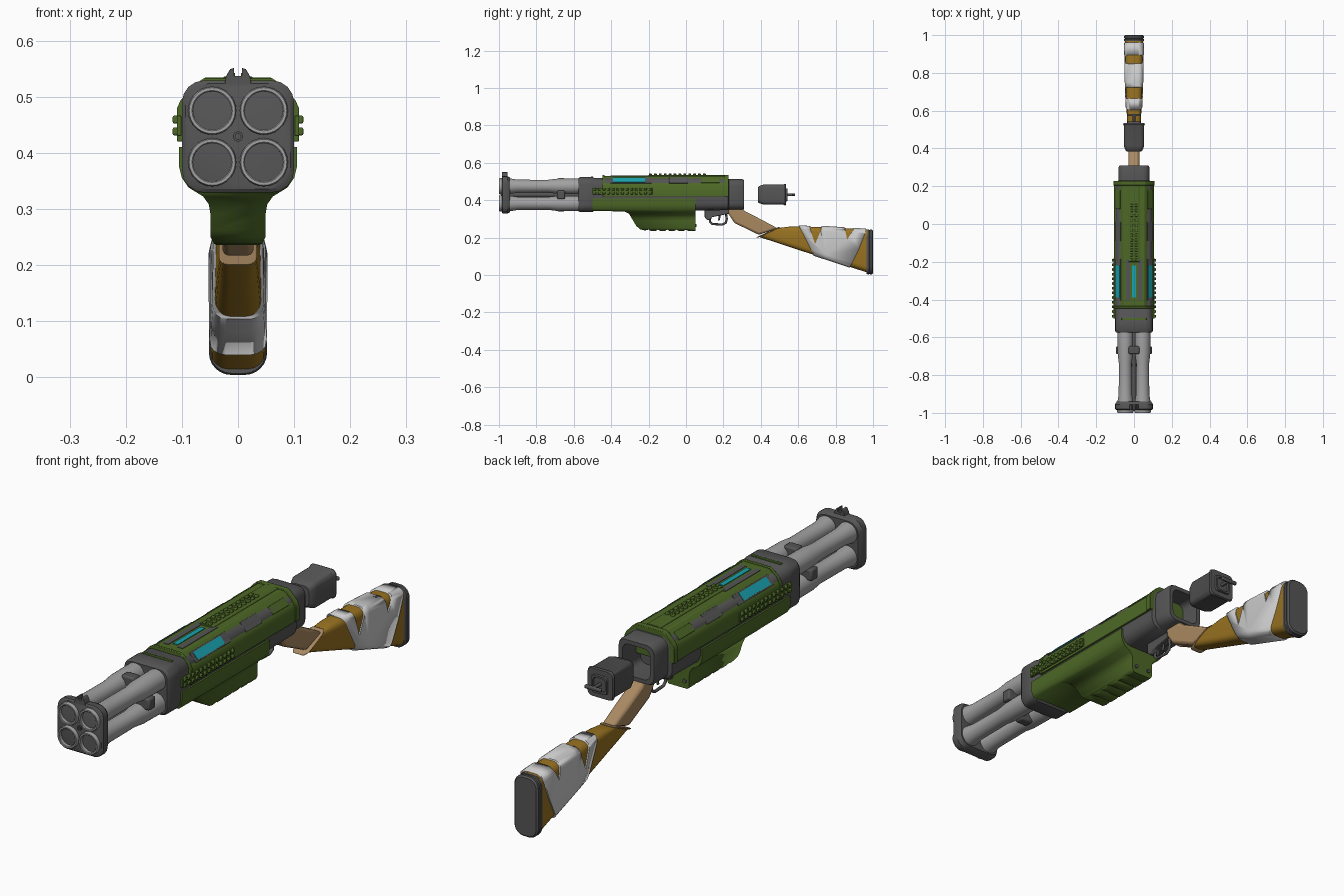
import bpy, bmesh, math
from mathutils import Matrix, Vector

if "Cube" in bpy.data.objects:
    bpy.data.objects.remove(bpy.data.objects["Cube"])

def mat(name, r, g, b):
    m = bpy.data.materials.new(name)
    m.diffuse_color = (r, g, b, 1)
    m.use_nodes = True
    m.node_tree.nodes["Principled BSDF"].inputs["Base Color"].default_value = m.diffuse_color
    return m

GREEN = mat("green_paint", .075, .14, .02)
STEEL = mat("barrel_steel", .36, .36, .36)
DARK = mat("dark_metal", .09, .09, .09)
CYAN = mat("cyan_glow", .01, .36, .42)
WOOD = mat("stock_wood", .32, .17, .015)
GRIPW = mat("grip_wood", .4, .25, .12)
CLOTH = mat("cloth_wrap", .58, .58, .58)
CZ = .429  # barrel cluster axis

def finish(name, bm, m, bevel=0, smooth=True):
    bmesh.ops.recalc_face_normals(bm, faces=bm.faces)
    me = bpy.data.meshes.new(name)
    bm.to_mesh(me)
    bm.free()
    me.materials.append(m)
    o = bpy.data.objects.new(name, me)
    bpy.context.collection.objects.link(o)
    if bevel:
        b = o.modifiers.new("bevel", 'BEVEL')
        b.width, b.segments, b.limit_method = bevel, 2, 'ANGLE'
    if smooth:
        bpy.ops.object.select_all(action='DESELECT')
        o.select_set(True)
        bpy.context.view_layer.objects.active = o
        bpy.ops.object.shade_smooth_by_angle(angle=math.radians(32))
    return o

def loft(name, rings, m, bevel=0, closed=False):
    bm = bmesh.new()
    vs = [[bm.verts.new(p) for p in r] for r in rings]
    n = len(vs[0])
    pairs = list(zip(vs, vs[1:])) + ([(vs[-1], vs[0])] if closed else [])
    for a, b in pairs:
        for i in range(n):
            j = (i + 1) % n
            bm.faces.new((a[i], a[j], b[j], b[i]))
    if not closed:
        bm.faces.new(vs[0])
        bm.faces.new(vs[-1])
    return finish(name, bm, m, bevel)

def rr(yb, yt, hw, z0, z1, r, n=4):
    """Rounded-rectangle ring, slanted from y=yb at the bottom to yt at the top."""
    pts = []
    for cx, cz, a0 in ((hw - r, z1 - r, 0), (r - hw, z1 - r, 90), (r - hw, z0 + r, 180), (hw - r, z0 + r, 270)):
        for k in range(n + 1):
            a = math.radians(a0 + 90 * k / n)
            z = cz + r * math.sin(a)
            pts.append((cx + r * math.cos(a), yb + (yt - yb) * (z - z0) / (z1 - z0), z))
    return pts

def prism_y(name, half, y0, y1, m, bevel=0):
    """Mirrored xz half profile extruded along y."""
    prof = half + [(-x, z) for x, z in reversed(half)]
    return loft(name, [[(x, y, z) for x, z in prof] for y in (y0, y1)], m, bevel)

def prism_x(name, prof, x0, x1, m, bevel=0):
    return loft(name, [[(x, y, z) for y, z in prof] for x in (x0, x1)], m, bevel)

def box(name, c, s, m, bevel=0, rot=0):
    bm = bmesh.new()
    M = Matrix.Translation(c) @ Matrix.Rotation(rot, 4, 'Y') @ Matrix.Diagonal((*s, 1))
    bmesh.ops.create_cube(bm, size=1, matrix=M)
    return finish(name, bm, m, bevel)

def lathe(name, prof, cx, cz, m, n=28):
    rings = [[(cx + r * math.cos(2 * math.pi * i / n), y, cz + r * math.sin(2 * math.pi * i / n))
              for i in range(n)] for y, r in prof]
    return loft(name, rings, m)

def tube(name, pts, r, m):
    cu = bpy.data.curves.new(name, 'CURVE')
    cu.dimensions, cu.bevel_depth, cu.bevel_resolution, cu.use_fill_caps = '3D', r, 2, True
    s = cu.splines.new('POLY')
    s.points.add(len(pts) - 1)
    for p, q in zip(s.points, pts):
        p.co = (*q, 1)
    cu.materials.append(m)
    o = bpy.data.objects.new(name, cu)
    bpy.context.collection.objects.link(o)

def intersect(o, cutter):
    b = o.modifiers.new("cut", 'BOOLEAN')
    b.operation, b.object, b.solver = 'INTERSECT', cutter, 'EXACT'
    cutter.hide_render = True
    cutter.hide_set(True)

# four barrels, with hollow bores and muzzle rims
for i, (sx, sz) in enumerate(((1, 1), (-1, 1), (1, -1), (-1, -1))):
    lathe(f"barrel_{i}", [(-.6, .033), (-.998, .034), (-1, .036), (-1, .041), (-.995, .043), (-.95, .043),
                          (-.9, .035), (-.74, .034), (-.69, .04), (-.6, .041), (-.55, .041)],
          sx * .046, CZ + sz * .046, STEEL)

# muzzle plate, centre hole rim and notched front sight
loft("muzzle_plate", [rr(y, y, h, CZ - h, CZ + h, .04) for y, h in
                      ((-.985, .094), (-.98, .1), (-.955, .1), (-.94, .092))], DARK)
lathe("plate_hole_rim", [(-.985, .005), (-.99, .005), (-.99, .009), (-.97, .009)], 0, CZ, DARK, 14)
prism_y("front_sight", [(.024, .52), (.022, .535), (.014, .549), (.007, .551), (.007, .537)], -.985, -.955, DARK, .001)

# cross clamps between the barrels
for n, s in (("side", (.19, .042, .046)), ("top", (.056, .042, .178))):
    box(f"barrel_clamp_{n}", (0, -.668, CZ), s, DARK, .007)
lathe("barrel_core_rod", [(-.97, .012), (-.55, .012)], 0, CZ, DARK, 12)

# dark inner receiver with collar and open breech socket
core = ((-.575, .094, .342, .518, .035), (-.565, .1, .336, .524, .04), (-.5, .1, .336, .524, .04),
        (-.49, .098, .345, .52, .04), (.05, .098, .345, .52, .04), (.225, .097, .347, .518, .04),
        (.23, .082, .35, .513, .035), (.3, .082, .35, .513, .035), (.31, .077, .355, .508, .03),
        (.31, .06, .37, .492, .025), (.2, .058, .372, .49, .025))
loft("receiver", [rr(y, y, *a) for y, *a in core], DARK)
box("collar_rib", (0, -.503, .522), (.13, .012, .01), GREEN, .002)

# green top cover with raised end bands
upper = [(.105, .42), (.105, .475), (.098, .49), (.07, .52), (.055, .53)]
prism_y("top_cover", upper, -.445, .22, GREEN, .002)
band = [(x + .004, z + (.004 if z > .45 else 0)) for x, z in upper]
for n, y0, y1 in (("front", -.447, -.435), ("rear", .205, .228)):
    prism_y(f"cover_band_{n}", band, y0, y1, GREEN, .002)
prism_y("cover_spine", [(.03, .525), (.03, .532), (.024, .536)], -.2, .205, GREEN, .001)

# display windows and vents on the cover
tilt = math.atan2(.03, .028)
for sx, side in ((1, "right"), (-1, "left")):
    t = sx * math.radians(47)
    box(f"window_frame_{side}", (sx * .084, -.295, .505), (.043, .22, .006), DARK, .001, t)
    box(f"window_{side}", (sx * .085, -.305, .506), (.033, .17, .007), CYAN, 0, t)
    box(f"vent_{side}", (sx * .084, -.04, .505), (.042, .1, .006), DARK, .001, t)
    box(f"rear_cover_strip_{side}", (sx * .084, .13, .505), (.034, .1, .006), GREEN, .002, t)
    box(f"top_slot_frame_{side}", (sx * .031, -.295, .53), (.022, .22, .004), DARK)
box("window_top", (0, -.305, .53), (.02, .17, .006), CYAN)

# toothed side and top rails
for sx, side in ((1, "right"), (-1, "left")):
    box(f"side_rail_{side}", (sx * .105, -.34, .448), (.008, .32, .036), GREEN, .001)
    for k in range(13):
        for j, z in enumerate((.438, .459)):
            box(f"side_tooth_{side}_{k}_{j}", (sx * .111, -.488 + k * .0247, z), (.011, .014, .014), GREEN, .003)
    for k in range(12):
        box(f"top_tooth_{side}_{k}", (sx * .012, -.19 + k * .0262, .537), (.014, .015, .012), GREEN, .003)

# green lower shell with scalloped foregrip: two profiles intersected
lower = prism_y("lower_shell", [(.105, .41), (.105, .375), (.1, .355), (.088, .338), (.062, .322), (.052, .308),
                                (.049, .29), (.049, .25), (.043, .238), (.03, .231)], -.5, .05, GREEN)
side = [(-.6, .45), (-.6, .345), (-.33, .34), (-.305, .328), (-.265, .262), (-.245, .245), (-.22, .238)]
for k in range(5):
    y = -.2 + k * .05
    side += [(y, .243), (y + .012, .236), (y + .038, .236)]
side += [(.1, .236), (.1, .45)]
intersect(lower, prism_x("lower_shell_cutter", side, -.2, .2, GREEN))
for sx in (1, -1):
    lathe("grip_pin", [(.045, .008), (.055, .008)], sx * .03, .265, DARK, 12)

# trigger, guard and bracket
prism_x("trigger_bracket", [(.1, .36), (.1, .31), (.112, .295), (.13, .295), (.14, .31), (.24, .33), (.24, .36)],
        -.018, .018, DARK, .003)
tube("trigger_guard", [(0, y, z) for y, z in ((.13, .31), (.128, .285), (.14, .273), (.195, .27), (.213, .28),
                                               (.218, .3), (.212, .34))], .006, DARK)
tube("trigger", [(0, .175, .335), (0, .18, .31), (0, .174, .292)], .005, DARK)

# slanted wooden wrist and its collar
prism_x("stock_wrist", [(.225, .36), (.228, .325), (.26, .278), (.39, .215), (.49, .25), (.4, .298), (.315, .342),
                        (.3, .36)], -.028, .028, GRIPW, .011)
loft("wrist_collar", [rr(.372 + d, .492 + d, .034, .2, .256, .015) for d in (0, .014)], GRIPW, .003)

# shoulder stock, cloth wrap and butt pad
def stock_rings(g):
    return [rr(yb, yt, hw + g, z0 - g, z1 + g, r) for yb, yt, hw, z0, z1, r in (
        (.385, .5, .031, .206, .252, .014), (.5, .56, .036, .168, .26, .022),
        (.75, .75, .044, .086, .257, .028), (.97, .97, .048, .013, .243, .03))]
loft("shoulder_stock", stock_rings(0), WOOD)
wrap = loft("cloth_wrap", stock_rings(.005), CLOTH)
intersect(wrap, prism_x("wrap_cutter", [
    (.585, .3), (.66, .3), (.665, .245), (.69, .165), (.72, .235), (.73, .3), (.84, .3), (.85, .245), (.862, .19),
    (.895, .245), (.9, .3), (.962, .3), (.962, .235), (.925, .14), (.855, 0), (.69, .06), (.68, .115)],
    -.2, .2, CLOTH))
loft("butt_pad", [rr(y, y, .052 - d, .004 + d, .243 - d, .04 - d, 6) for y, d in
                  ((.965, .003), (.97, 0), (.978, 0), (.981, .004), (.985, 0), (.994, 0), (1, .006))], DARK)

# floating breech bolt with pull handle
loft("breech_bolt", [rr(y, y, *a) for y, *a in (
    (.385, .04, .39, .47, .02), (.39, .045, .385, .475, .02), (.415, .054, .376, .484, .02),
    (.52, .054, .376, .484, .02), (.528, .058, .372, .488, .02), (.535, .055, .375, .485, .02))], DARK)
loft("bolt_ring", [rr(y, y, h, CZ - h, CZ + h, .014) for y, h in
                   ((.53, .036), (.543, .034), (.543, .027), (.53, .025))], DARK, closed=True)
tube("bolt_stem", [(0, .53, CZ), (0, .576, CZ)], .007, DARK)
box("bolt_handle", (0, .577, CZ), (.072, .013, .014), DARK, .004)
